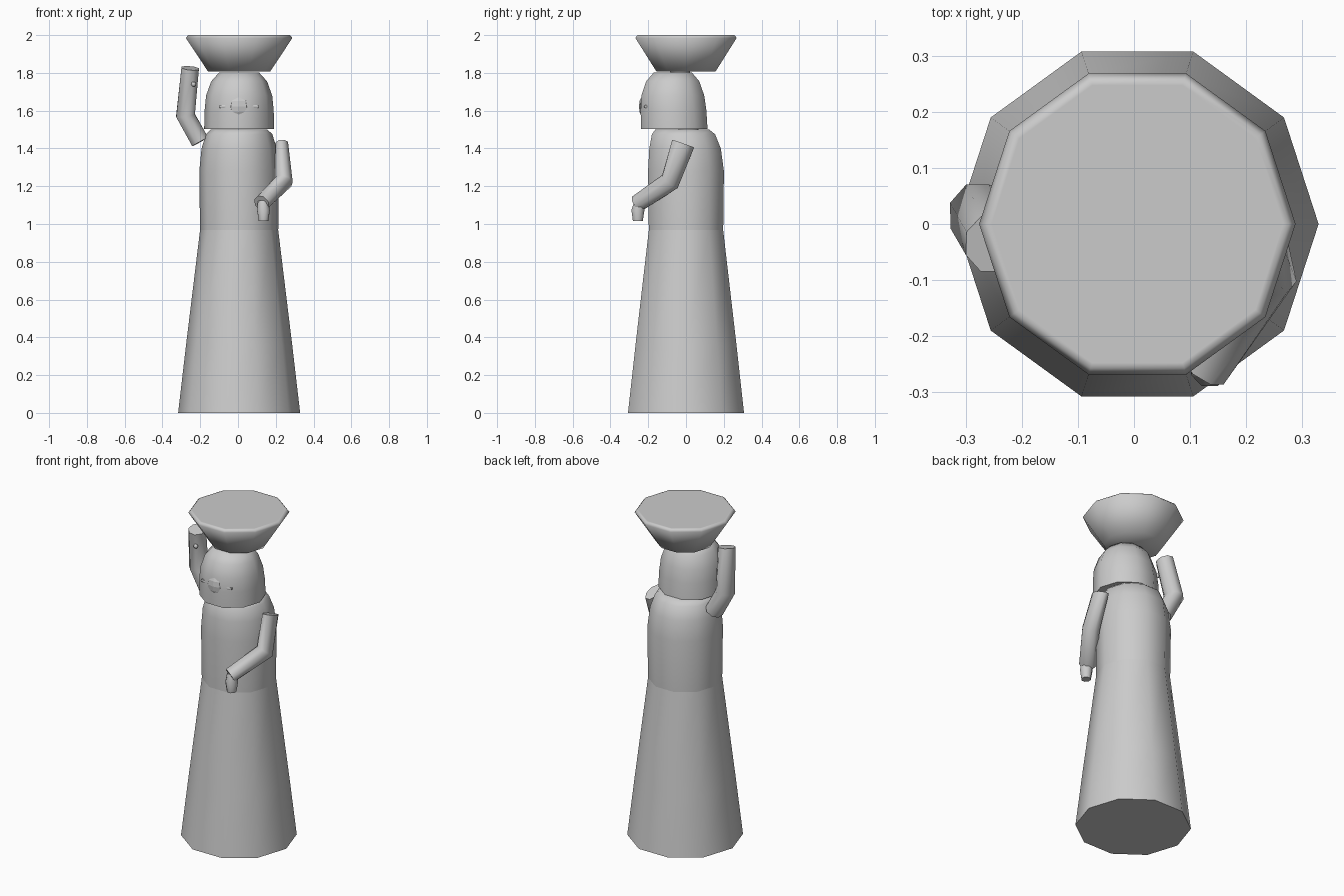
import bpy, bmesh, math
from mathutils import Vector

if "Cube" in bpy.data.objects:
    bpy.data.objects.remove(bpy.data.objects["Cube"])

stone = bpy.data.materials.new("light_grey")
stone.diffuse_color = (0.6, 0.6, 0.6, 1)
stone.use_nodes = True
stone.node_tree.nodes["Principled BSDF"].inputs["Base Color"].default_value = stone.diffuse_color


def finish(name, bm, angle=60):
    bmesh.ops.recalc_face_normals(bm, faces=bm.faces)
    me = bpy.data.meshes.new(name)
    bm.to_mesh(me)
    bm.free()
    ob = bpy.data.objects.new(name, me)
    bpy.context.collection.objects.link(ob)
    me.materials.append(stone)
    bpy.ops.object.select_all(action='DESELECT')
    ob.select_set(True)
    bpy.context.view_layer.objects.active = ob
    bpy.ops.object.shade_smooth_by_angle(angle=math.radians(angle))
    return ob


def skin(name, rings, angle=60):
    """Bridge successive point rings and cap both ends."""
    bm = bmesh.new()
    loops = [[bm.verts.new(p) for p in ring] for ring in rings]
    n = len(loops[0])
    for a, b in zip(loops, loops[1:]):
        for i in range(n):
            j = (i + 1) % n
            bm.faces.new((a[i], a[j], b[j], b[i]))
    bm.faces.new(loops[0])
    bm.faces.new(loops[-1])
    return finish(name, bm, angle)


def turned(name, profile, angle=60, sides=10):
    """Ten-sided body from (radius, z, y centre) rows."""
    return skin(name, [[(0.006 + r * math.cos(t), y + r * math.sin(t), z)
                        for t in (math.tau * i / sides for i in range(sides))]
                       for r, z, y in profile], angle)


def limb(name, path, sides=8):
    """Bent tube along (point, width radius, depth radius) rows."""
    pts = [Vector(p) for p, _, _ in path]
    rings = []
    for k, (_, rx, ry) in enumerate(path):
        d = (pts[min(k + 1, len(pts) - 1)] - pts[max(k - 1, 0)]).normalized()
        u = Vector((0, 1, 0)).cross(d).normalized()
        v = d.cross(u)
        rings.append([pts[k] + u * rx * math.cos(t) + v * ry * math.sin(t)
                      for t in (math.tau * (i + 0.5) / sides for i in range(sides))])
    return skin(name, rings)


# Body
turned("skirt", [(0.323, 0, 0), (0.281, 0.36, 0), (0.207, 0.967, 0)])
turned("torso", [(0.207, 0.967, 0), (0.211, 1.28, 0), (0.199, 1.40, -0.005),
                 (0.176, 1.475, -0.013), (0.15, 1.5, -0.02)])
turned("head", [(0.185, 1.503, -0.062), (0.183, 1.6, -0.066), (0.175, 1.68, -0.07),
                (0.148, 1.755, -0.07), (0.105, 1.803, -0.07)])

# Basket carried on the head
turned("basket", [(0.165, 1.808, 0), (0.282, 1.985, 0), (0.27, 2.0, 0), (0.26, 2.0, 0)], 80)

# Raised arm with a small thumb
limb("raised_arm", [((-0.20, 0.01, 1.435), 0.052, 0.055), ((-0.278, 0.015, 1.575), 0.054, 0.06),
                    ((-0.253, -0.035, 1.825), 0.05, 0.055)])
# Lowered arm reaching across the front
limb("lowered_arm", [((0.232, -0.015, 1.425), 0.036, 0.066), ((0.242, -0.085, 1.225), 0.05, 0.055),
                     ((0.125, -0.255, 1.11), 0.045, 0.048)])
limb("lowered_hand", [((0.133, -0.245, 1.12), 0.03, 0.03), ((0.135, -0.255, 1.07), 0.036, 0.037),
                      ((0.135, -0.255, 1.015), 0.027, 0.028)])


def ball(name, centre, size, angle=60):
    bm = bmesh.new()
    bmesh.ops.create_uvsphere(bm, u_segments=8, v_segments=6, radius=1)
    for v in bm.verts:
        v.co = Vector([c + s * q for c, s, q in zip(centre, size, v.co)])
    return finish(name, bm, angle)


ball("thumb", (-0.235, -0.075, 1.74), (0.013, 0.012, 0.013))

# Face: faceted nose with a thin bar through it
ball("nose", (0.004, -0.222, 1.622), (0.06, 0.027, 0.06), 10)
limb("face_bar", [((-0.098, -0.213, 1.622), 0.008, 0.008), ((0.004, -0.24, 1.622), 0.008, 0.006),
                  ((0.108, -0.213, 1.622), 0.008, 0.008)], 6)
